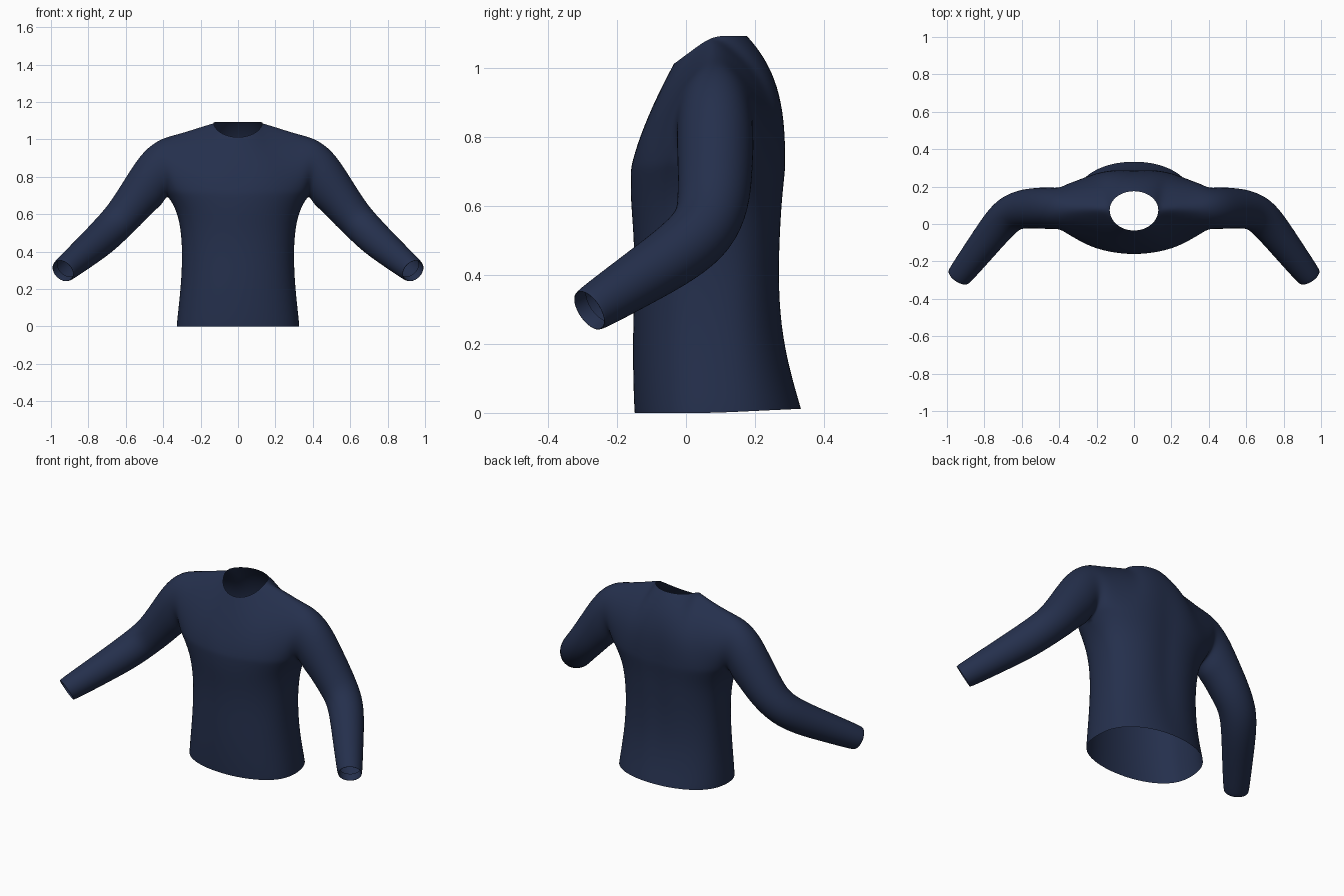
import bpy, bmesh
from math import sin, cos, pi, exp
from mathutils import Vector

cube = bpy.data.objects.get("Cube")
if cube:
    bpy.data.objects.remove(cube, do_unlink=True)

COLS, STEPS = 7, 6          # columns per half panel, rows along the armhole
SEAM = 0.08                 # depth of the side seam

# Body levels: height, half width, front depth, back depth
LEVELS = [(0, .33, -.15, .335), (.03, .328, -.152, .328), (.12, .318, -.155, .308),
          (.25, .305, -.155, .285), (.4, .3, -.15, .28), (.52, .308, -.153, .285),
          (.62, .33, -.162, .29), (.7, .378, -.162, .298)]
# Shoulder line outward from the neck: x, z
SHOULDER = [(.2, 1.072), (.3, 1.04), (.37, 1.022), (.435, .998)]
# Sleeve rings: centre, direction, depth radius, height radius
SLEEVE = [((.46, .085, .79), (.92, 0, -.38), .112, .148),
          ((.525, .085, .705), (.7, 0, -.65), .108, .115),
          ((.60, .08, .605), (.63, -.1, -.75), .105, .103),
          ((.67, .055, .53), (.6, -.45, -.65), .1, .096),
          ((.74, -.025, .46), (.5, -.65, -.52), .092, .092),
          ((.835, -.15, .38), (.5, -.7, -.5), .08, .08),
          ((.94, -.286, .293), (.49, -.73, -.49), .067, .067),
          ((.937, -.281, .297), (.49, -.73, -.49), .06, .06),
          ((.915, -.25, .317), (.49, -.73, -.49), .058, .058)]


def body_point(level, i, back):
    z, width, front, rear = level
    t = i / COLS * pi / 2
    c = max(0, cos(t)) ** 0.8 if i < COLS else 0
    depth = (rear if back else front) - SEAM
    return Vector((width * sin(t), SEAM + depth * c, z + (0.012 * c if back and z < .1 else 0)))


def top_point(i, back):
    """Neckline for the inner columns, shoulder line for the outer ones."""
    if i <= 3:
        c = cos(i * pi / 6)
        return Vector((.136 * sin(i * pi / 6), .075 + (.105 if back else -.115) * c,
                       1.093 - (0 if back else .085 * c)))
    x, z = SHOULDER[i - 4]
    return Vector((x, .085, z))


def panel(back):
    """Rows of points from hem to shoulder for half of the front or back."""
    rows = [[body_point(lv, i, back) for i in range(COLS + 1)] for lv in LEVELS]
    base = rows[-1]
    for k in range(1, STEPS + 1):
        s = (1 - cos(pi * k / STEPS)) / 2
        row = []
        for i in range(COLS + 1):
            u = i / COLS
            top = top_point(i, back)
            p = base[i].lerp(top, s)
            power = 3.5 if back else 1.3 + 1.2 * u
            p.y = base[i].y + (top.y - base[i].y) * s ** power
            p.y += (.115 if back else -.11) * sin(pi * k / STEPS) * u ** 3
            row.append(p)
        rows.append(row)
    if back:                # shallow groove down the spine
        for row in rows:
            for p in row:
                p.y -= .018 * exp(-(p.x / .07) ** 2) * max(0, sin(pi * min(p.z, 1.09) / 1.09))
    return rows


def skin(bm, rows, closed=False):
    vs = [[bm.verts.new(p) for p in row] for row in rows]
    n = len(rows[0])
    for a, b in zip(vs, vs[1:]):
        for i in range(n if closed else n - 1):
            j = (i + 1) % n
            bm.faces.new((a[i], a[j], b[j], b[i]))


def sleeve_ring(centre, direction, depth, height):
    d = Vector(direction).normalized()
    f = Vector((d.y, -d.x, 0)).normalized()
    up = f.cross(d)
    if up.z < 0:
        up = -up
    n = 2 * STEPS
    grow = 1.045            # offsets the shrinkage of subdivision
    return [Vector(centre) + grow * (f * depth * sin(2 * pi * j / n) - up * height * cos(2 * pi * j / n))
            for j in range(n)]


# Front and back panels, then the sleeve grown from the armhole
front, rear = panel(False), panel(True)
bm = bmesh.new()
skin(bm, front)
skin(bm, rear)
first = len(LEVELS) - 1
armhole = [front[first + k][COLS] for k in range(STEPS + 1)]
armhole += [rear[first + k][COLS] for k in range(STEPS - 1, 0, -1)]
skin(bm, [armhole] + [sleeve_ring(*r) for r in SLEEVE], closed=True)
bmesh.ops.remove_doubles(bm, verts=bm.verts, dist=0.0005)
bmesh.ops.recalc_face_normals(bm, faces=bm.faces)
# Make sure the cloth faces outward
bm.faces.ensure_lookup_table()
if bm.faces[0].normal.y > 0:
    bmesh.ops.reverse_faces(bm, faces=bm.faces)

mesh = bpy.data.meshes.new("long_sleeve_shirt")
bm.to_mesh(mesh)
bm.free()
shirt = bpy.data.objects.new("long_sleeve_shirt", mesh)
bpy.context.collection.objects.link(shirt)
for poly in mesh.polygons:
    poly.use_smooth = True

# Mirror to the other half and smooth
mirror = shirt.modifiers.new("mirror", 'MIRROR')
mirror.use_clip = True
mirror.merge_threshold = 0.0005
smooth = shirt.modifiers.new("smooth", 'SUBSURF')
smooth.levels = smooth.render_levels = 2

# Navy cloth
color = (.018, .029, .073, 1)
navy = bpy.data.materials.new("navy_cloth")
navy.use_nodes = True
navy.diffuse_color = color
bsdf = next(n for n in navy.node_tree.nodes if n.type == 'BSDF_PRINCIPLED')
bsdf.inputs["Base Color"].default_value = color
bsdf.inputs["Roughness"].default_value = 0.9
mesh.materials.append(navy)
